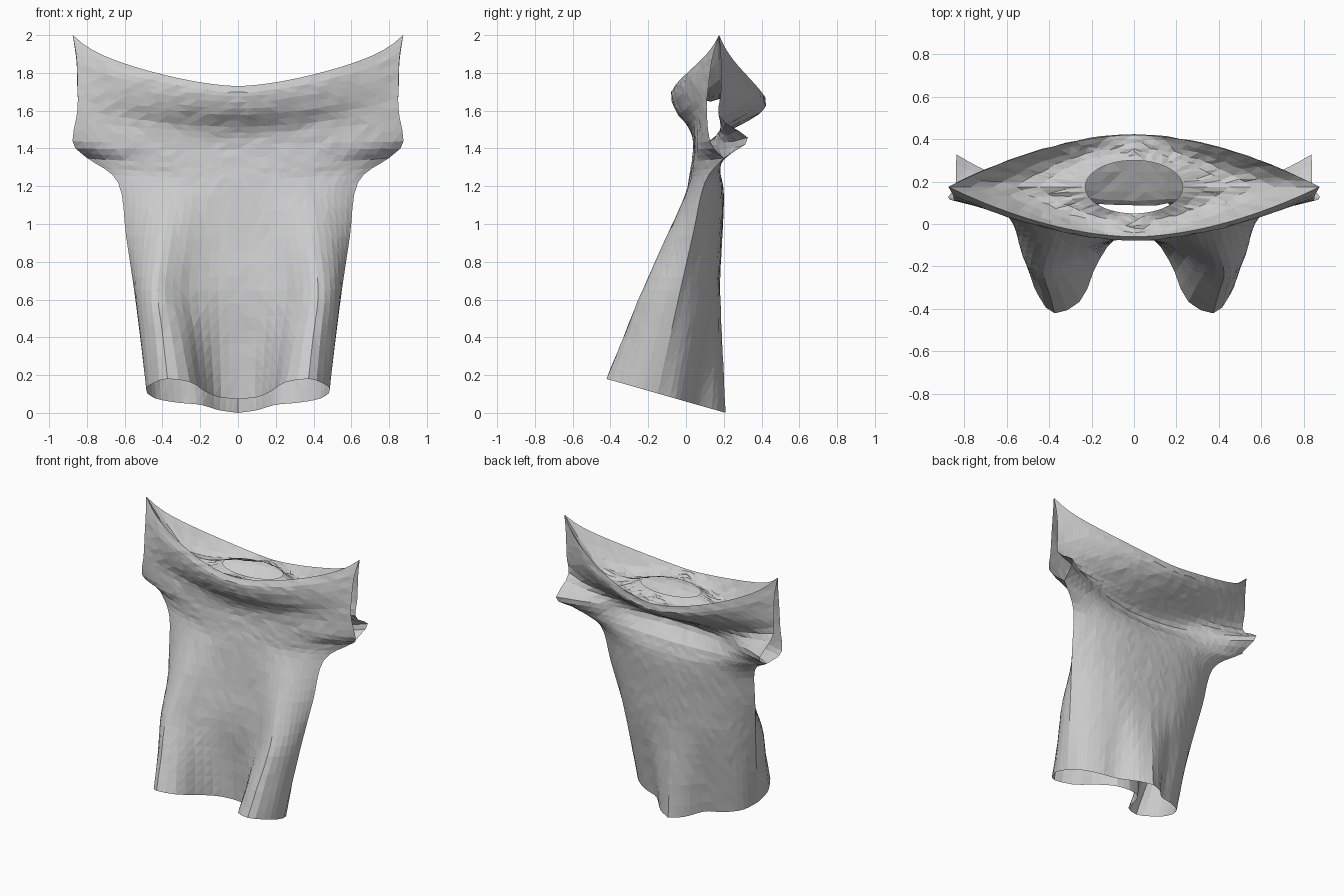
import bpy, bmesh, math, random
from mathutils import Vector

random.seed(4)
if "Cube" in bpy.data.objects:
    bpy.data.objects.remove(bpy.data.objects["Cube"])

N = 32  # columns across each cloth panel
US = [-1 + 2 * i / N for i in range(N + 1)]


def catmull(pts, t):
    """Point on a smooth curve through pts, t from 0 to 1."""
    n = len(pts) - 1
    i = min(int(t * n), n - 1)
    f = t * n - i
    b, c = pts[i], pts[i + 1]
    a = pts[i - 1] if i > 0 else b * 2 - c
    d = pts[i + 2] if i + 2 <= n else c * 2 - b
    return (b * 2 + (c - a) * f + (a * 2 - b * 5 + c * 4 - d) * f ** 2
            + (b * 3 - a - c * 3 + d) * f ** 3) / 2


def drape_row(z_side, z_mid, half, y_side, y_mid, power):
    """Row of cloth sagging between its two sides."""
    row = []
    for u in US:
        a = abs(u)
        k = 0.8 * a ** 1.6 + 0.2 * a ** 10
        row.append(Vector((half * u, y_mid + (y_side - y_mid) * a ** power,
                           z_mid + (z_side - z_mid) * k)))
    return row


def section_row(section, z, tilt):
    """Row from half a cross-section, tilted up to the front."""
    pts = [Vector((x, y, z - tilt * y)) for x, y in section]
    row = []
    for u in US:
        p = catmull(pts, abs(u))
        row.append(Vector((math.copysign(p.x, u), p.y, p.z)))
    return row


def blend(a, b, t):
    return [p.lerp(q, t) for p, q in zip(a, b)]


def refine(rows, count):
    cols = list(zip(*rows))
    return [[catmull(c, j / count) for c in cols] for j in range(count + 1)]


def add_sheet(bm, rows, crease):
    # small creases on the inner points only, so that seams still meet
    grid = []
    for j, row in enumerate(rows):
        line = []
        for i, p in enumerate(row):
            q = p.copy()
            if 0 < j < len(rows) - 1 and 0 < i < N:
                q.y += random.uniform(-crease, crease)
                q.z += random.uniform(-crease, crease)
            line.append(bm.verts.new(q))
        grid.append(line)
    for r, s in zip(grid, grid[1:]):
        for i in range(N):
            bm.faces.new((r[i], r[i + 1], s[i + 1], s[i]))


def add_panel(bm, upper, middle, hem):
    rows = [drape_row(*r) for r in upper]
    mid = section_row(middle, 0.65, 0)
    low = section_row(hem, 0.06, 0.285)
    add_sheet(bm, refine(rows[:6], 14), 0.003)
    body = rows[5:] + [blend(rows[6], mid, 0.5), mid, blend(mid, low, 0.5), low]
    add_sheet(bm, refine(body, 20), 0.002)
    return rows[0]


def add_yoke(bm, rim, side):
    """Top cloth folding inward from the rim to the neck hole."""
    neck = [Vector((0.23 * math.sin(u * math.pi / 2),
                    0.175 + side * 0.125 * math.cos(u * math.pi / 2), 1.7)) for u in US]
    rows = []
    for j in range(7):
        s = j / 6
        row = blend(rim, neck, s)
        for p, u in zip(row, US):
            p.z -= 0.16 * math.sin(math.pi * s) * abs(u)
        rows.append(row)
    add_sheet(bm, rows, 0.006)


bm = bmesh.new()

# Front panel: side height, middle height, half width, side y, middle y, curve
front_rows = [
    (2.0, 1.73, 0.875, 0.175, -0.06, 1.8),
    (1.88, 1.68, 0.855, 0.14, -0.08, 1.8),
    (1.74, 1.59, 0.85, 0.12, -0.05, 1.8),
    (1.60, 1.50, 0.85, 0.11, 0.02, 2),
    (1.43, 1.42, 0.875, 0.13, 0.04, 4),
    (1.35, 1.32, 0.80, 0.2, 0.03, 4),
    (1.22, 1.2, 0.635, 0.1, 0.01, 4),
]
front_middle = [(0, -0.07), (0.12, -0.08), (0.24, -0.12), (0.34, -0.19),
                (0.43, -0.23), (0.5, -0.18), (0.54, -0.1), (0.55, -0.03)]
front_hem = [(0, -0.05), (0.1, -0.08), (0.18, -0.2), (0.25, -0.36),
             (0.38, -0.42), (0.46, -0.32), (0.485, -0.24), (0.48, -0.15)]
front_rim = add_panel(bm, front_rows, front_middle, front_hem)

# Back panel with the hanging pouch below the neck
back_rows = [
    (2.0, 1.67, 0.875, 0.175, 0.42, 1.8),
    (1.86, 1.61, 0.855, 0.185, 0.415, 1.8),
    (1.70, 1.54, 0.85, 0.185, 0.32, 1.8),
    (1.56, 1.47, 0.84, 0.18, 0.18, 2),
    (1.45, 1.40, 0.835, 0.33, 0.085, 2),
    (1.35, 1.29, 0.80, 0.2, 0.17, 2),
    (1.22, 1.16, 0.635, 0.1, 0.2, 3),
]
back_middle = [(0, 0.18), (0.15, 0.17), (0.3, 0.14), (0.45, 0.07), (0.55, -0.03)]
back_hem = [(0, 0.21), (0.1, 0.16), (0.2, 0.06), (0.32, 0.02), (0.43, -0.05), (0.48, -0.15)]
back_rim = add_panel(bm, back_rows, back_middle, back_hem)

# Top cloth around the neck hole
add_yoke(bm, front_rim, -1)
add_yoke(bm, back_rim, 1)

bmesh.ops.remove_doubles(bm, verts=bm.verts, dist=0.0005)
bmesh.ops.recalc_face_normals(bm, faces=bm.faces)
bmesh.ops.triangulate(bm, faces=bm.faces)

mesh = bpy.data.meshes.new("draped_shirt")
bm.to_mesh(mesh)
bm.free()
shirt = bpy.data.objects.new("draped_shirt", mesh)
bpy.context.collection.objects.link(shirt)

# Plain grey cloth
grey = bpy.data.materials.new("grey_cloth")
grey.use_nodes = True
colour = (0.6, 0.6, 0.6, 1)
grey.diffuse_color = colour
grey.node_tree.nodes["Principled BSDF"].inputs["Base Color"].default_value = colour
mesh.materials.append(grey)
